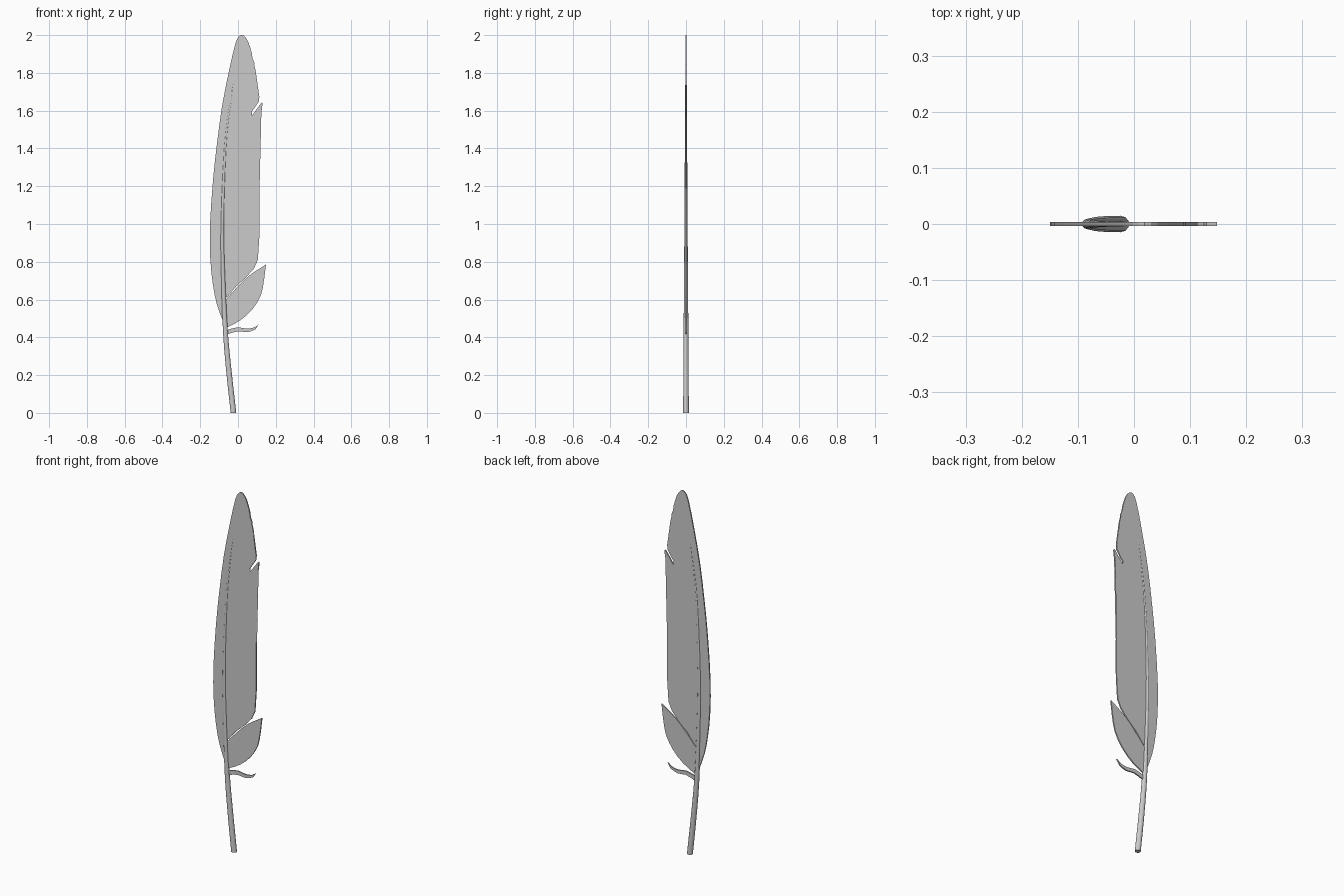
import bpy, bmesh, math
from mathutils import Vector

if "Cube" in bpy.data.objects:
    bpy.data.objects.remove(bpy.data.objects["Cube"])


def finish(bm, name):
    bmesh.ops.recalc_face_normals(bm, faces=bm.faces[:])
    me = bpy.data.meshes.new(name)
    bm.to_mesh(me)
    bm.free()
    ob = bpy.data.objects.new(name, me)
    bpy.context.collection.objects.link(ob)
    return ob


def smooth(pts, n):
    """Catmull-Rom through tuples of any length."""
    p = [Vector(q) for q in pts]
    p = [2 * p[0] - p[1]] + p + [2 * p[-1] - p[-2]]
    out = []
    for i in range(1, len(p) - 2):
        a, b, c, d = p[i - 1:i + 3]
        for k in range(n):
            t = k / n
            out.append(0.5 * (2 * b + (c - a) * t + (2 * a - 5 * b + 4 * c - d) * t * t
                              + (3 * b - a - 3 * c + d) * t ** 3))
    return out + [p[-2]]


def vane(name, outline, thick=0.007):
    """Thin flat plate from an x, z outline."""
    bm = bmesh.new()
    f = bm.faces.new([bm.verts.new((q[0], -thick / 2, q[1])) for q in outline])
    faces = bmesh.ops.triangulate(bm, faces=[f], ngon_method='EAR_CLIP')['faces']
    ext = bmesh.ops.extrude_face_region(bm, geom=faces, use_keep_orig=True)['geom']
    bmesh.ops.translate(bm, vec=(0, thick, 0),
                        verts=[v for v in ext if isinstance(v, bmesh.types.BMVert)])
    return finish(bm, name)


# Quill: tapered round tube along a curved path (x, z, radius)
path = smooth([(-0.024, 0.0, 0.0155), (-0.046, 0.2, 0.015), (-0.066, 0.42, 0.0135),
               (-0.078, 0.7, 0.011), (-0.083, 1.0, 0.009), (-0.068, 1.4, 0.0065),
               (-0.044, 1.62, 0.005), (-0.012, 1.82, 0.0035), (0.032, 1.985, 0.0015)], 3)
bm = bmesh.new()
SIDES = 10
rings = []
for i, (x, z, r) in enumerate(path):
    a, b = path[max(i - 1, 0)], path[min(i + 1, len(path) - 1)]
    d = Vector((b[0] - a[0], b[1] - a[1])).normalized()
    if i == 0:
        d = Vector((0, 1))  # flat foot on the ground
    ring = []
    for k in range(SIDES):
        t = 2 * math.pi * (k + 0.5) / SIDES
        c = r * math.cos(t)
        ring.append(bm.verts.new((x + c * d.y, r * 0.95 * math.sin(t), z - c * d.x)))
    rings.append(ring)
for lo, hi in zip(rings, rings[1:]):
    for k in range(SIDES):
        j = (k + 1) % SIDES
        bm.faces.new((lo[k], lo[j], hi[j], hi[k]))
bm.faces.new(rings[0])
bm.faces.new(rings[-1])
quill = finish(bm, "quill")
for p in quill.data.polygons:
    p.use_smooth = len(p.vertices) == 4

# Main vane: smooth leading edge and tip, ragged trailing edge with a split
leading = smooth([(-0.076, 0.475), (-0.112, 0.575), (-0.133, 0.68), (-0.147, 0.82),
                  (-0.148, 1.0), (-0.132, 1.235), (-0.112, 1.42), (-0.085, 1.62),
                  (-0.05, 1.8), (-0.014, 1.955), (0.008, 1.996), (0.03, 1.998),
                  (0.054, 1.965), (0.073, 1.905)], 2)
trailing = [(0.076, 1.88), (0.088, 1.85), (0.083, 1.835), (0.093, 1.815), (0.09, 1.79),
            (0.098, 1.77), (0.113, 1.675), (0.111, 1.65), (0.085, 1.61), (0.06, 1.58),
            (0.046, 1.556), (0.075, 1.575), (0.1, 1.61), (0.125, 1.643), (0.13, 1.64),
            (0.126, 1.605), (0.115, 1.57), (0.117, 1.5), (0.108, 1.42), (0.112, 1.33),
            (0.111, 1.24), (0.114, 1.1), (0.113, 0.93), (0.105, 0.81), (0.085, 0.765),
            (0.04, 0.715), (-0.01, 0.67), (-0.055, 0.615), (-0.075, 0.605)]
vane("main_vane", leading + trailing)

# Lower tuft, split from the main vane
tuft = smooth([(-0.072, 0.595), (-0.055, 0.61), (-0.005, 0.665), (0.06, 0.728), (0.148, 0.785)], 2)
tuft += smooth([(0.138, 0.705), (0.121, 0.622), (0.075, 0.547), (0.015, 0.492),
                (-0.052, 0.455), (-0.07, 0.45)], 2)
vane("lower_tuft", tuft)

# Loose curled barb at the bottom
barb = smooth([(-0.065, 0.435), (-0.045, 0.443), (0.0, 0.453), (0.045, 0.446), (0.085, 0.452),
               (0.11, 0.47)], 2)
barb += smooth([(0.092, 0.442), (0.05, 0.427), (0.0, 0.432), (-0.055, 0.416), (-0.065, 0.412)], 2)
vane("loose_barb", barb)
